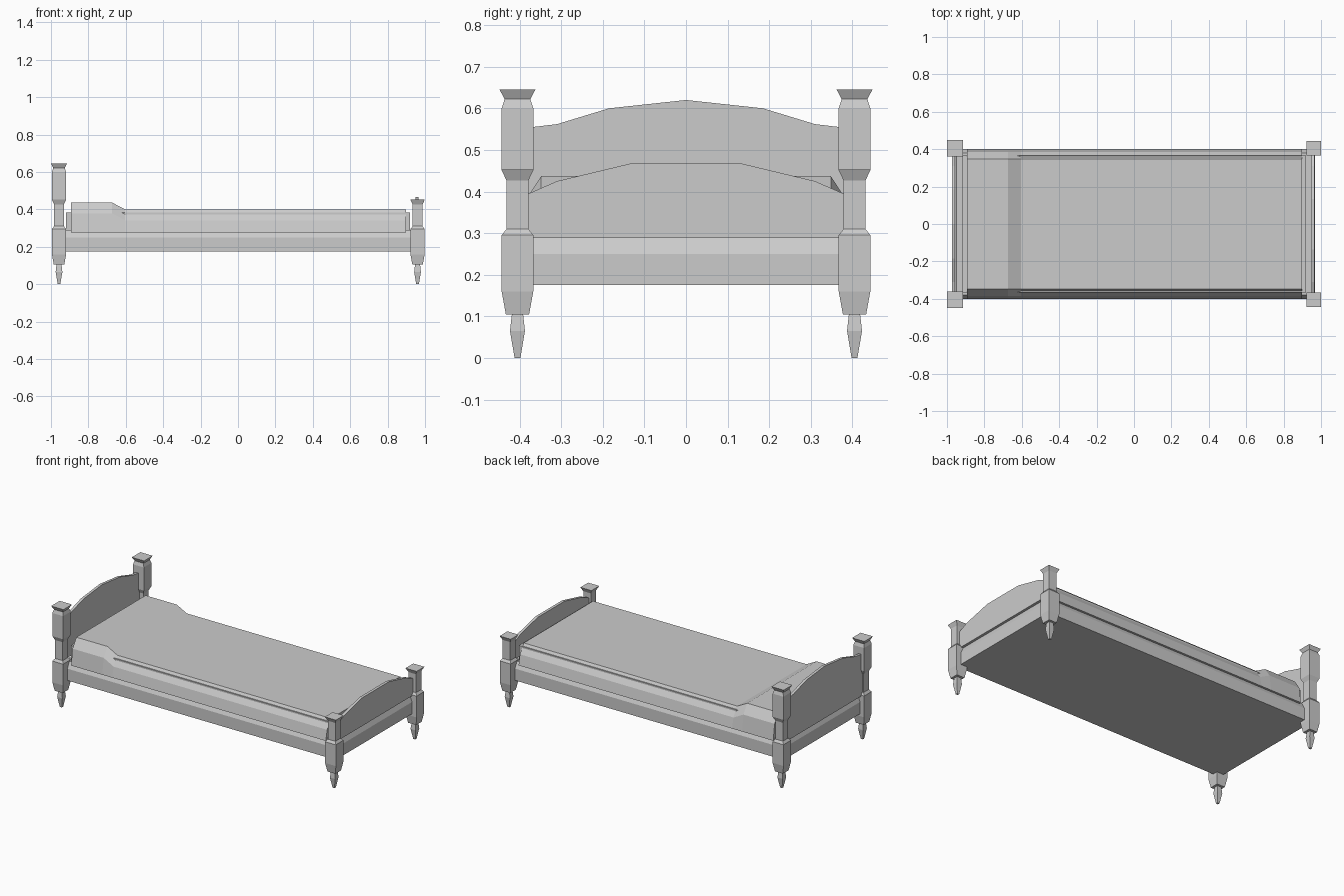
import bpy, bmesh

if "Cube" in bpy.data.objects:
    bpy.data.objects.remove(bpy.data.objects["Cube"])


def loft(name, rings, location=(0, 0, 0)):
    """Skin a list of equal-length closed rings and cap both ends."""
    bm = bmesh.new()
    loops = [[bm.verts.new(p) for p in ring] for ring in rings]
    n = len(loops[0])
    for a, b in zip(loops, loops[1:]):
        for i in range(n):
            j = (i + 1) % n
            bm.faces.new((a[i], a[j], b[j], b[i]))
    bm.faces.new(loops[0])
    bm.faces.new(loops[-1])
    bmesh.ops.recalc_face_normals(bm, faces=bm.faces)
    mesh = bpy.data.meshes.new(name)
    bm.to_mesh(mesh)
    bm.free()
    obj = bpy.data.objects.new(name, mesh)
    obj.location = location
    bpy.context.collection.objects.link(obj)
    return obj


def rect(hx, hy, z):
    return [(-hx, -hy, z), (hx, -hy, z), (hx, hy, z), (-hx, hy, z)]


def post(name, profile, x, y):
    return loft(name, [rect(h, h, z) for h, z in profile], (x, y, 0))


def board(name, half_top, bottom, x0, x1):
    """Arched panel: half of the top outline is mirrored across y = 0."""
    w = half_top[-1][0]
    top = half_top[::-1] + [(-y, z) for y, z in half_top if y > 0]
    outline = [(w, bottom)] + top + [(-w, bottom)]
    return loft(name, [[(x, y, z) for y, z in outline] for x in (x0, x1)])


# Posts: square turned profiles as (half width, height)
leg = [(.007, 0), (.018, .065), (.0135, .105), (.028, .105), (.038, .16),
       (.038, .295), (.0265, .31), (.0265, .427)]
foot = leg + [(.039, .453)]
head = leg + [(.038, .453), (.038, .60), (.031, .622), (.043, .645)]
for side, y in (("front", -.405), ("back", .405)):
    post("head_post_" + side, head, -.957, y)
    post("foot_post_" + side, foot, .96, y)

# Bed frame with sloped upper edge
loft("bed_frame", [rect(.967, .40, .175), rect(.967, .40, .25),
                   rect(.949, .38, .29)])

# Arched head and foot panels
board("headboard", [(0, .62), (.185, .60), (.31, .562), (.385, .553)],
      .288, -.974, -.957)
board("footboard", [(.135, .467), (.31, .425), (.39, .39)],
      .288, .948, .966)

# Inner mattress block showing past the cover ends
loft("mattress", [rect(.92, .365, .27), rect(.92, .365, .384)])


# Bed cover with raised pillow end
def cover_section(x, lift):
    half = [(.40, .277), (.386, .342 + lift), (.348, .40 + lift)]
    pts = half + [(-y, z) for y, z in reversed(half)]
    return [(x, y, z) for y, z in pts]


loft("bed_cover", [cover_section(x, lift) for x, lift in
                   ((-.893, .037), (-.674, .037), (-.604, 0), (.897, 0))])
